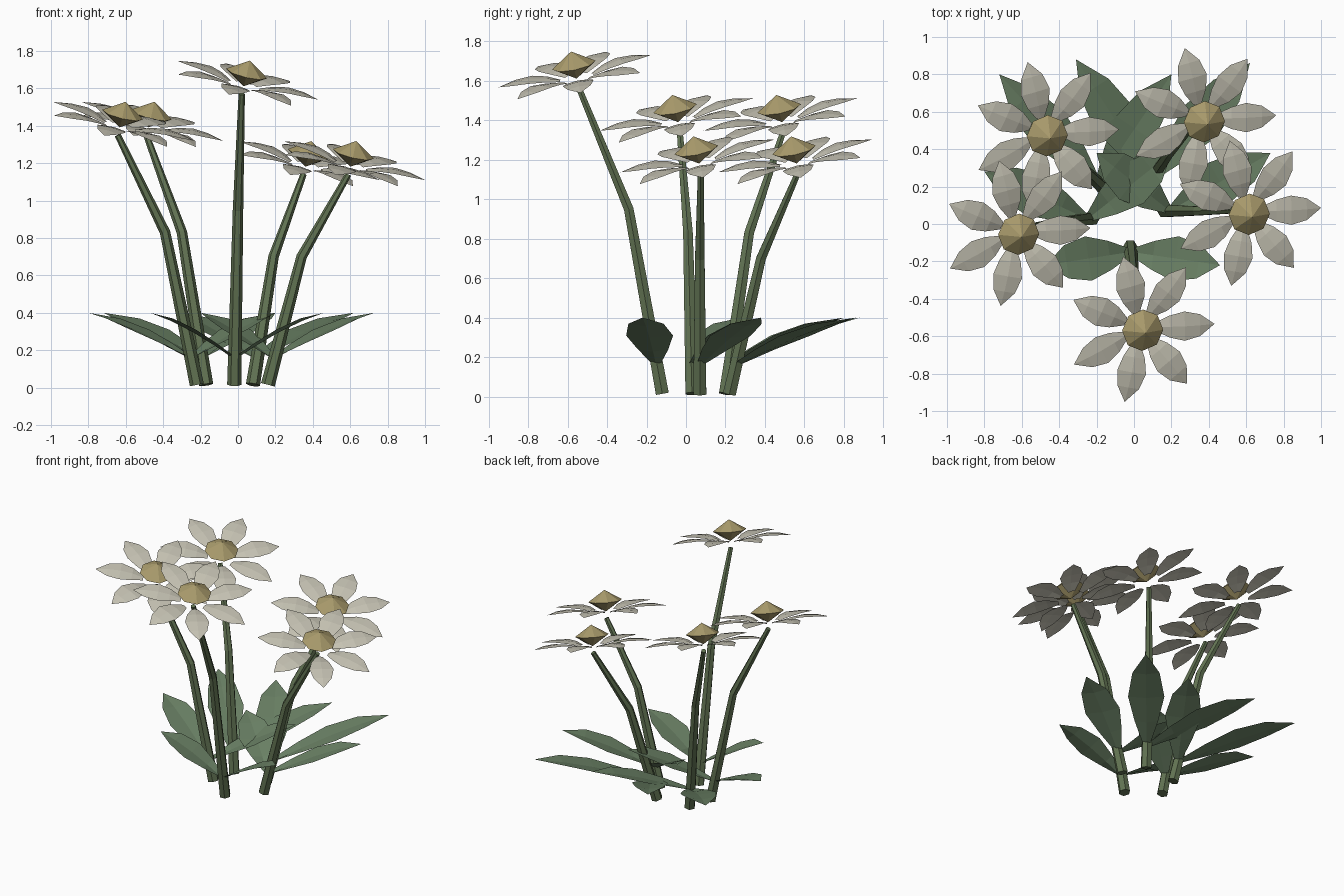
import bpy, bmesh, math
from mathutils import Vector, Matrix

if "Cube" in bpy.data.objects:
    bpy.data.objects.remove(bpy.data.objects["Cube"])


def material(name, rgb):
    m = bpy.data.materials.new(name)
    m.diffuse_color = (*rgb, 1)
    m.use_nodes = True
    m.node_tree.nodes["Principled BSDF"].inputs["Base Color"].default_value = m.diffuse_color
    return m


PETAL = material("petal_cream", (0.56, 0.54, 0.45))
CENTRE = material("centre_ochre", (0.40, 0.33, 0.15))
LEAF = material("leaf_green", (0.145, 0.22, 0.13))
STEM = material("stem_green", (0.12, 0.17, 0.085))


def finish(name, bm, mat, fix=True):
    if fix:
        bmesh.ops.recalc_face_normals(bm, faces=bm.faces)
    me = bpy.data.meshes.new(name)
    bm.to_mesh(me)
    bm.free()
    me.materials.append(mat)
    ob = bpy.data.objects.new(name, me)
    bpy.context.collection.objects.link(ob)


def blade(bm, rows, matrix, fold):
    """Pointed blade along +x from (distance, half width, height) rows, creased on its midline."""
    prev = None
    for x, w, z in rows:
        if w == 0:
            tip = bm.verts.new(matrix @ Vector((x, 0, z)))
            cur = [tip] * 3
        else:
            cur = [bm.verts.new(matrix @ Vector((x, y, z + (fold if y else 0)))) for y in (-w, 0, w)]
        if prev:
            for i in range(2):
                vs = [prev[i], cur[i], cur[i + 1], prev[i + 1]]
                bm.faces.new(list(dict.fromkeys(vs)))
        prev = cur


def stem(name, path, radii, sides=6):
    """Tapered tube through the path points."""
    bm = bmesh.new()
    pts = [Vector(p) for p in path]
    rings = []
    for i, p in enumerate(pts):
        d = (pts[min(i + 1, len(pts) - 1)] - pts[max(i - 1, 0)]).normalized()
        side = Vector((1, 0, 0)) - d * d.x
        side.normalize()
        other = d.cross(side)
        rings.append([bm.verts.new(p + radii[i] * (math.cos(a) * side + math.sin(a) * other))
                      for a in [math.tau * k / sides for k in range(sides)]])
    for a, b in zip(rings, rings[1:]):
        for k in range(sides):
            n = (k + 1) % sides
            bm.faces.new((a[k], a[n], b[n], b[k]))
    bm.faces.new(rings[0][::-1])
    bm.faces.new(rings[-1])
    finish(name, bm, STEM)


# every flower head shares one tilt
HEAD_TILT = Vector((0, 0, 1)).rotation_difference(Vector((0.24, -0.21, 1))).to_matrix().to_4x4()
PETAL_ROWS = [(0.085, 0.022, 0.050), (0.16, 0.060, 0.070), (0.24, 0.080, 0.081),
              (0.325, 0.060, 0.078), (0.407, 0, 0.062)]


def flower_head(name, origin):
    base = Matrix.Translation(origin) @ HEAD_TILT
    # ring of seven petals
    bm = bmesh.new()
    for k in range(7):
        blade(bm, PETAL_ROWS, base @ Matrix.Rotation(math.radians(2) + math.tau * k / 7, 4, 'Z'), -0.006)
    finish(name + "_petals", bm, PETAL, False)
    # double-cone centre
    bm = bmesh.new()
    bmesh.ops.create_uvsphere(bm, u_segments=8, v_segments=2, radius=1,
                              matrix=base @ Matrix.Translation((0, 0, 0.115)) @
                              Matrix.Diagonal((0.113, 0.113, 0.072, 1)))
    finish(name + "_centre", bm, CENTRE)


def leaf(name, base, tip):
    b, t = Vector(base), Vector(tip)
    d = t - b
    n = math.hypot(d.x, d.y)
    rows = [(n * f, w, d.z * h) for f, w, h in
            [(0, 0.018, 0), (0.25, 0.078, 0.31), (0.5, 0.12, 0.59), (0.76, 0.09, 0.83), (1, 0, 1)]]
    bm = bmesh.new()
    blade(bm, rows, Matrix.Translation(b) @ Matrix.Rotation(math.atan2(d.y, d.x), 4, 'Z'), 0.012)
    finish(name, bm, LEAF, False)


# name: stem foot, stem bend, stem top, two leaf tips (x, y)
plants = {
    "front": ((-0.02, -0.12, 0.015), (0.00, -0.29, 0.95), (0.02, -0.545, 1.57),
              (-0.47, -0.22), (0.46, -0.22)),
    "left": ((-0.22, 0.03, 0.015), (-0.39, 0.01, 0.83), (-0.643, -0.032, 1.35),
             (-0.80, 0.28), (0.20, 0.38)),
    "back_left": ((-0.17, 0.20, 0.015), (-0.30, 0.32, 0.83), (-0.49, 0.495, 1.35),
                  (-0.72, 0.80), (0.20, 0.80)),
    "back_right": ((0.08, 0.22, 0.015), (0.19, 0.38, 0.70), (0.35, 0.57, 1.14),
                   (0.62, 0.86), (-0.31, 0.88)),
    "right": ((0.16, 0.07, 0.015), (0.34, 0.07, 0.70), (0.59, 0.075, 1.14),
              (0.73, 0.38), (-0.20, 0.38)),
}
for name, (foot, bend, top, tip_a, tip_b) in plants.items():
    stem(name + "_stem", (foot, bend, top), (0.038, 0.028, 0.017))
    flower_head(name + "_flower", top)
    root = Vector(foot).lerp(Vector(bend), 0.17)
    root.z = 0.15
    for side, tip in (("a", tip_a), ("b", tip_b)):
        leaf(f"{name}_leaf_{side}", root, (*tip, 0.40))
